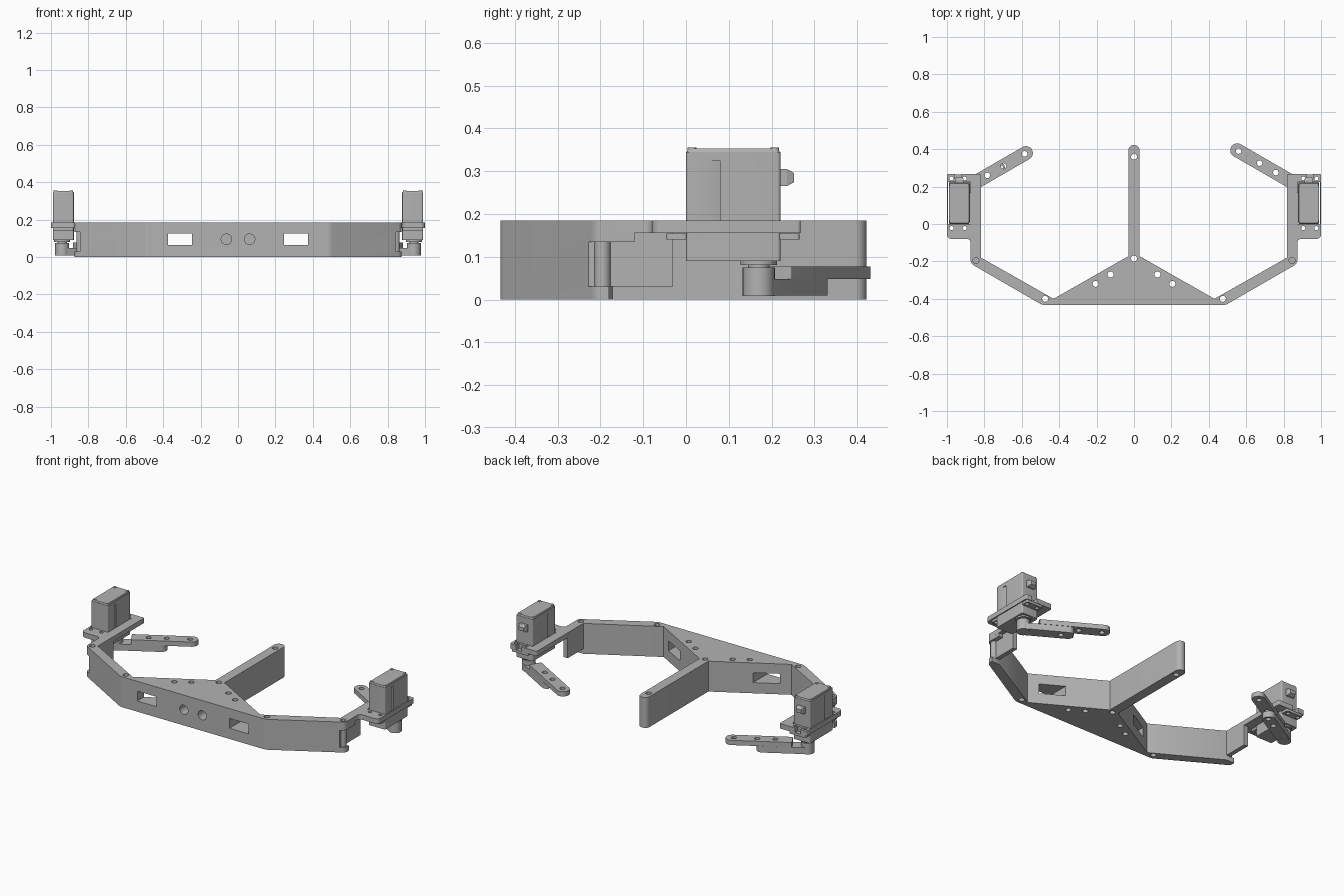
import bpy, bmesh, math
from mathutils import Vector

cube = bpy.data.objects.get("Cube")
if cube:
    bpy.data.objects.remove(cube, do_unlink=True)

grey = bpy.data.materials.new("plain grey")
grey.use_nodes = True
colour = (0.45, 0.45, 0.45, 1)
grey.diffuse_color = colour
grey.node_tree.nodes["Principled BSDF"].inputs["Base Color"].default_value = colour
parts = []


def finish(name, bm):
    bmesh.ops.recalc_face_normals(bm, faces=bm.faces)
    mesh = bpy.data.meshes.new(name)
    bm.to_mesh(mesh)
    bm.free()
    mesh.materials.append(grey)
    ob = bpy.data.objects.new(name, mesh)
    bpy.context.collection.objects.link(ob)
    parts.append(ob)
    return ob


def rounded(points, steps=6):
    """Corners are (x, y) or (x, y, fillet radius)."""
    out = []
    for i, p in enumerate(points):
        c = Vector(p[:2])
        if len(p) < 3:
            out.append(c)
            continue
        a = (Vector(points[i - 1][:2]) - c).normalized()
        b = (Vector(points[(i + 1) % len(points)][:2]) - c).normalized()
        half = a.angle(b) / 2
        centre = c + (a + b).normalized() * p[2] / math.sin(half)
        va = c + a * p[2] / math.tan(half) - centre
        vb = c + b * p[2] / math.tan(half) - centre
        sweep = math.atan2(va.cross(vb), va.dot(vb))
        for k in range(steps + 1):
            t = sweep * k / steps
            out.append(centre + Vector((va.x * math.cos(t) - va.y * math.sin(t),
                                        va.x * math.sin(t) + va.y * math.cos(t))))
    return out


def add_prism(bm, points, z0, z1):
    base = bm.faces.new([bm.verts.new((p[0], p[1], z0)) for p in points])
    new = bmesh.ops.extrude_face_region(bm, geom=[base])["geom"]
    for v in new:
        if isinstance(v, bmesh.types.BMVert):
            v.co.z = z1


def rect(x0, x1, y0, y1, r=0):
    c = [(x0, y0), (x1, y0), (x1, y1), (x0, y1)]
    return rounded([(x, y, r) for x, y in c]) if r else c


def disc(x, y, r, n=24):
    return [(x + r * math.cos(math.tau * i / n), y + r * math.sin(math.tau * i / n))
            for i in range(n)]


def flip(points, s):
    return [(s * p[0], *p[1:]) for p in points]


def prism(name, points, z0, z1):
    bm = bmesh.new()
    add_prism(bm, points, z0, z1)
    return finish(name, bm)


def cut(ob, cutters):
    """Subtract a list of (outline, z0, z1) prisms."""
    bm = bmesh.new()
    for c in cutters:
        add_prism(bm, *c)
    cut_with(ob, bm)


def cut_with(ob, bm):
    tool = finish("cutter", bm)
    parts.remove(tool)
    tool.hide_render = True
    mod = ob.modifiers.new("cut", "BOOLEAN")
    mod.operation, mod.solver, mod.object = "DIFFERENCE", "EXACT", tool
    bpy.context.view_layer.objects.active = ob
    bpy.ops.object.modifier_apply(modifier=mod.name)
    bpy.data.objects.remove(tool, do_unlink=True)


TOP = 0.185
THROUGH = (-0.05, 0.3)

# Main frame: front triangle, diagonal arms and centre bar in one outline
right_half = [(0.49, -0.433, 0.05), (0.873, -0.212, 0.03), (0.873, -0.18), (0.818, -0.18),
              (0.43, -0.4), (0.03, -0.172), (0.03, 0.422, 0.028)]
outline = right_half + flip(right_half[::-1], -1)
frame = prism("frame", rounded(outline), 0, TOP)
holes = [(0, -0.185), (0, 0.36)]
for s in (1, -1):
    holes += [(s * 0.475, -0.4), (s * 0.125, -0.27), (s * 0.205, -0.32)]
cutters = [(disc(x, y, 0.016), *THROUGH) for x, y in holes]
for s in (1, -1):
    cutters.append((flip(rect(0.245, 0.375, -0.6, 0), s), 0.065, 0.125))
    cutters.append((flip(rect(0.845, 1, -0.3, 0), s), 0.03, 0.135))
cut(frame, cutters)

# Blind round sockets in the front face
bm = bmesh.new()
for s in (1, -1):
    ret = bmesh.ops.create_cone(bm, cap_ends=True, segments=32, radius1=0.028,
                                radius2=0.028, depth=0.2)["verts"]
    for v in ret:
        x, y, z = v.co
        v.co = (x + s * 0.062, z - 0.433, y + 0.095)
cut_with(frame, bm)


def build_side(s, side, reach):
    def make(name, points, z0, z1):
        return prism(side + "_" + name, flip(points, s), z0, z1)

    # Arm end: thin wall, step under the plate and pivot post
    make("arm_wall", rect(0.818, 0.845, -0.182, -0.03), 0.03, 0.156)
    make("arm_step", rect(0.8185, 0.8725, -0.181, -0.12), 0.135, 0.156)
    make("pivot_post", disc(0.845, -0.195, 0.019), 0.029, 0.136)

    # Motor mounting plate with opening, screw holes and cable notch
    plate = make("motor_plate", rounded([
        (0.818, -0.18), (0.873, -0.18), (0.873, -0.08, 0.02), (1.0, -0.08, 0.025),
        (1.0, 0.268, 0.008), (0.818, 0.268, 0.008)]), 0.155, TOP)
    screws = [(x, y) for x in (0.905, 0.975) for y in (-0.022, 0.243)]
    cutters = [(flip(disc(x, y, 0.011, 16), s), *THROUGH) for x, y in screws]
    body_gap = (flip(rect(0.874, 0.994, -0.003, 0.225), s), *THROUGH)
    notch = (flip(rect(0.922, 0.958, 0.24, 0.3), s), *THROUGH)
    cut(plate, cutters + [body_gap, notch])

    # Motor ears
    for end, y0, y1 in (("front", -0.045, 0.002), ("back", 0.218, 0.265)):
        ear = make("motor_ear_" + end, rect(0.88, 0.99, y0, y1, 0.006), 0.14, 0.1548)
        cut(ear, cutters)

    # Motor body with shallow side flutes
    body = make("motor_body", rect(0.878, 0.99, 0, 0.221, 0.008), 0.09, 0.345)
    flutes = [[(0.99, 0.045), (1.01, 0.045), (1.01, 0.08), (0.982, 0.08)],
              [(0.878, 0.045), (0.858, 0.045), (0.858, 0.08), (0.886, 0.08)]]
    cut(body, [(flip(f, s), 0.18, 0.325) for f in flutes])
    lid = make("motor_lid", rect(0.88, 0.988, 0.002, 0.219, 0.01), 0.344, 0.353)
    for v in lid.data.vertices:
        if v.co.z > 0.35:
            v.co.x += (s * 0.934 - v.co.x) * 0.05
            v.co.y += (0.11 - v.co.y) * 0.03
    for x in (0.892, 0.976):
        for y in (0.014, 0.207):
            make("lid_screw", disc(x, y, 0.01, 16), 0.34, 0.355)

    # Cable exit, tapering away from the body
    cable = make("cable_exit", rect(0.91, 0.958, 0.215, 0.236), 0.265, 0.305)
    tip = make("cable_tip", rect(0.91, 0.958, 0.2355, 0.252), 0.265, 0.305)
    for v in tip.data.vertices:
        if v.co.y > 0.25:
            v.co.z = 0.285 + (v.co.z - 0.285) * 0.55
            v.co.x = s * 0.934 + (v.co.x - s * 0.934) * 0.7

    # Output shaft and hub
    hx, hy = 0.94, 0.17
    make("shaft_collar", disc(hx, hy, 0.043, 32), 0.081, 0.091)
    make("shaft", disc(hx, hy, 0.025), 0.07, 0.085)
    make("hub", disc(hx, hy, 0.0375, 32), 0.008, 0.075)

    # Two-layer swing link running inward and back
    u = Vector((-math.cos(math.pi / 6), math.sin(math.pi / 6)))
    n = Vector((-u.y, u.x))

    def along(d, w):
        return tuple(Vector((hx, hy)) + u * d + n * w)

    def bar(d0, d1, w, r0):
        ends = [(d0, -w, r0), (d1, -w, w * 0.98), (d1, w, w * 0.98), (d0, w, r0)]
        return rounded([(*along(d, k), r) for d, k, r in ends], 8)

    def link_holes(distances):
        return [(flip(disc(*along(d, 0), 0.015, 20), s), *THROUGH) for d in distances]

    far = reach - 0.045
    lower = make("lower_link", bar(-0.035, 0.285, 0.036, 0.034), 0.009, 0.0475)
    cut(lower, link_holes([far - 0.23, far - 0.15]))
    upper = make("upper_link", bar(0.085, reach, 0.037, 0.004), 0.048, 0.077)
    cut(upper, link_holes([far - 0.23, far - 0.13, far]))


build_side(1, "left", 0.485)
build_side(-1, "right", 0.455)

# Blind screw sockets above the pivot posts
cut(frame, [(disc(s * 0.845, -0.195, 0.016), 0.15, 0.3) for s in (1, -1)])

# Smooth the round surfaces, keep the edges sharp
bpy.ops.object.select_all(action="DESELECT")
for ob in parts:
    ob.select_set(True)
bpy.context.view_layer.objects.active = frame
bpy.ops.object.shade_smooth_by_angle(angle=math.radians(30))
